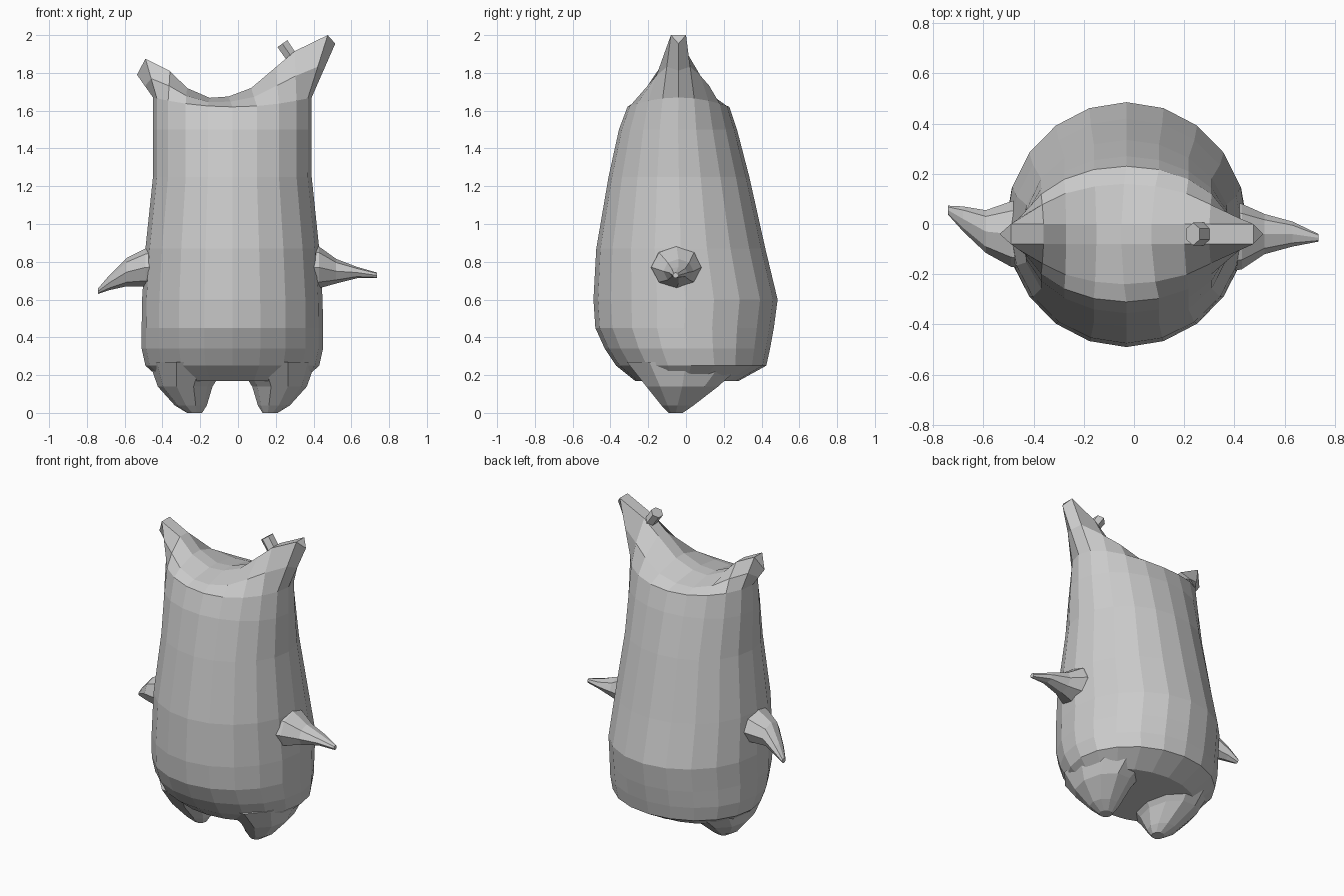
import bpy, bmesh, math
from mathutils import Vector

if "Cube" in bpy.data.objects:
    bpy.data.objects.remove(bpy.data.objects["Cube"])


def finish(name, bm):
    bmesh.ops.recalc_face_normals(bm, faces=bm.faces)
    me = bpy.data.meshes.new(name)
    bm.to_mesh(me)
    bm.free()
    ob = bpy.data.objects.new(name, me)
    bpy.context.collection.objects.link(ob)
    return ob


def skin(bm, rings):
    """Join consecutive rings of points with quads."""
    vs = [[bm.verts.new(p) for p in r] for r in rings]
    n = len(vs[0])
    for a, b in zip(vs, vs[1:]):
        for i in range(n):
            j = (i + 1) % n
            bm.faces.new((a[i], a[j], b[j], b[i]))
    return vs


def tube(name, stations, u, v, n):
    """Capped loft of ellipses: (centre, radius along u, radius along v)."""
    u, v = Vector(u), Vector(v)
    rings = []
    for c, ru, rv in stations:
        rings.append([Vector(c) + u * ru * math.cos(2 * math.pi * i / n)
                      + v * rv * math.sin(2 * math.pi * i / n) for i in range(n)])
    bm = bmesh.new()
    vs = skin(bm, rings)
    bm.faces.new(vs[0])
    bm.faces.new(vs[-1])
    return finish(name, bm)


# Body: stacked ellipses (z, half width, front y, back y)
N, CX = 20, -0.03
profile = [(.17, .37, -.27, .28), (.25, .46, -.37, .425), (.34, .48, -.43, .445),
           (.45, .48, -.48, .465), (.6, .478, -.49, .485), (.87, .46, -.475, .42),
           (1.25, .42, -.41, .335), (1.5, .42, -.355, .27), (1.62, .42, -.31, .23)]
rings = []
for k, (z, rx, y0, y1) in enumerate(profile):
    ring = []
    for i in range(N):
        a = 2 * math.pi * i / N
        lift = .05 * math.cos(a) ** 2 if k == len(profile) - 1 else 0
        ring.append(Vector((CX + rx * math.cos(a),
                            (y0 + y1) / 2 + (y1 - y0) / 2 * math.sin(a), z + lift)))
    rings.append(ring)

# Saddle-shaped crown drawn up into two horns: ridge line (x, z), right to left
ridge = [(.515, 1.955), (.475, 2.0), (.3, 1.915), (.2, 1.83), (.07, 1.72), (-.05, 1.675),
         (-.15, 1.668), (-.27, 1.72), (-.36, 1.81), (-.49, 1.875), (-.535, 1.79)]
rim = rings[-1]
for s, squeeze in ((.5, .74), (1, 0)):
    ring = []
    for i in range(N):
        x, z = ridge[min(i, N - i)]
        side = math.sin(2 * math.pi * i / N)
        y = (rim[i].y + .04) * squeeze - .04
        if s == 1 and abs(side) > .01:
            y += math.copysign(.04, side)
        ring.append(Vector((rim[i].x + (x - rim[i].x) * s, y, rim[i].z + (z - rim[i].z) * s)))
    rings.append(ring)
bm = bmesh.new()
vs = skin(bm, rings)
bm.faces.new(vs[0])
top = vs[-1]
for i in range(N // 2):
    quad = [top[i], top[i + 1], top[-i - 1], top[-i % N]]
    bm.faces.new(list(dict.fromkeys(quad)))
finish("body", bm)

# Feet
for name, s in (("left_foot", -1), ("right_foot", 1)):
    tube(name, [((CX + s * .23, 0, .27), .21, .33), ((CX + s * .25, -.02, .14), .145, .2),
                ((CX + s * .22, -.045, .04), .085, .09), ((CX + s * .2, -.055, 0), .04, .04)],
         (1, 0, 0), (0, 1, 0), 10)

# Arms
tube("right_arm", [((.38, -.05, .77), .14, .12), ((.43, -.05, .77), .13, .11),
                   ((.52, -.04, .75), .08, .065), ((.63, -.04, .743), .05, .03),
                   ((.735, -.055, .728), .015, .015)], (0, 1, 0), (0, 0, 1), 8)
tube("left_arm", [((-.42, -.04, .775), .14, .11), ((-.49, -.04, .77), .13, .1),
                  ((-.59, -.03, .745), .085, .075), ((-.68, .02, .69), .05, .04),
                  ((-.74, .055, .645), .018, .015)], (0, 1, 0), (0, 0, 1), 8)

# Small stub on the taller horn
d = Vector((-.07, 0, .1)).normalized()
tube("horn_stub", [((.3, -.04, 1.86), .045, .035), ((.235, -.04, 1.955), .045, .037)],
     (0, 1, 0), d.cross(Vector((0, 1, 0))), 6)
